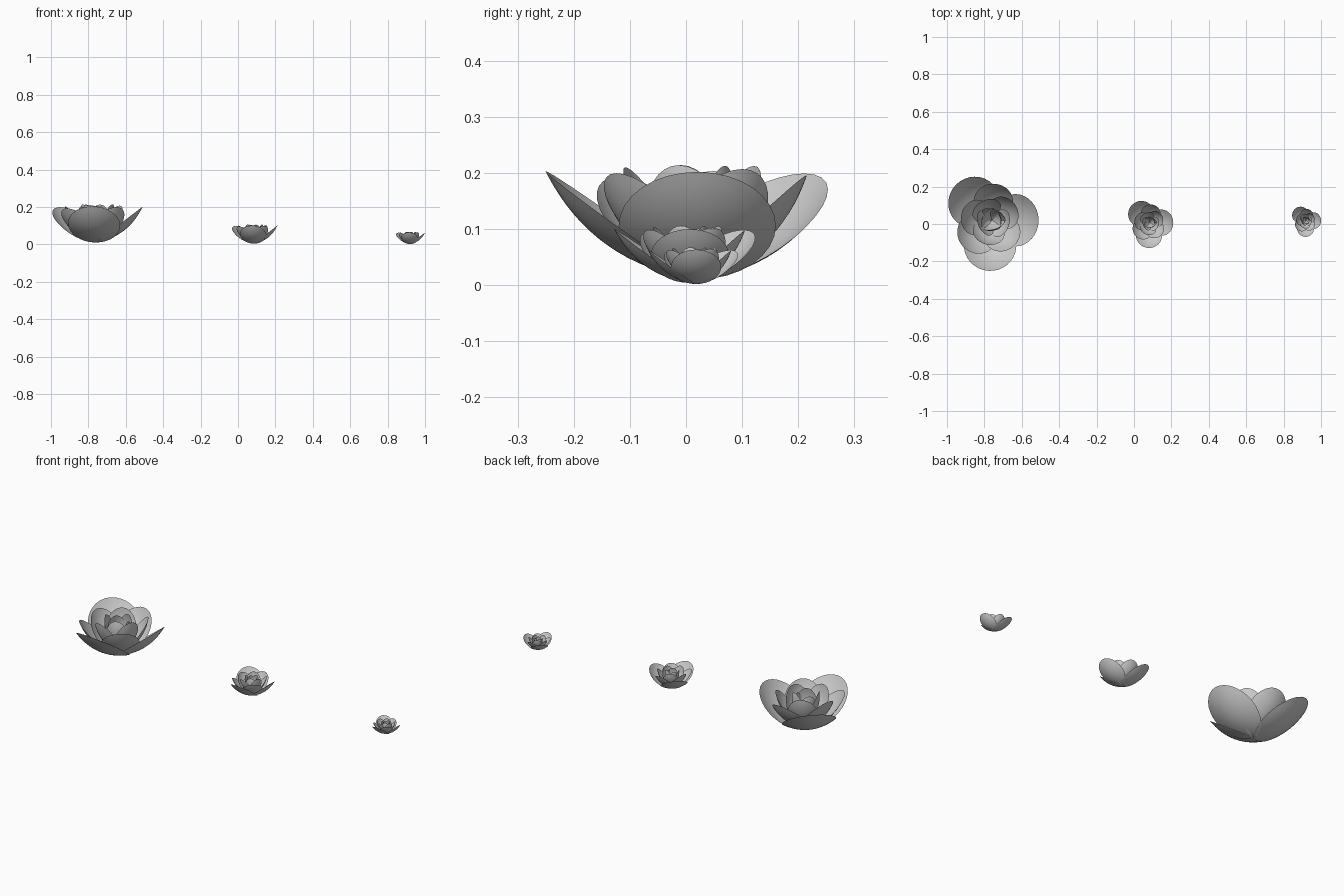
import bpy, math
from mathutils import Matrix, Vector

if "Cube" in bpy.data.objects:
    bpy.data.objects.remove(bpy.data.objects["Cube"])

RINGS, SEGS, PETALS = 8, 32, 16
# Three wide outer petals: direction, reach, pitch (degrees)
OUTER = [(266, 0.271, 35.5), (135, 0.270, 35), (0, 0.250, 37.5)]


def petal(length, half_width, sag, pitch, turn):
    """Shallow oval cup from the origin outwards, tilted up by pitch, turned about z."""
    rot = Matrix.Rotation(turn, 4, 'Z') @ Matrix.Rotation(-pitch, 4, 'Y')
    a = length / 2
    verts = [rot @ Vector((a, 0, -sag))]
    for r in range(1, RINGS + 1):
        t = r / RINGS
        for s in range(SEGS):
            ang = 2 * math.pi * s / SEGS
            verts.append(rot @ Vector((a - a * t * math.cos(ang),
                                       half_width * t * math.sin(ang),
                                       -sag * (1 - t * t))))
    faces = []
    for s in range(SEGS):
        n = (s + 1) % SEGS
        faces.append((0, 1 + n, 1 + s))
        for r in range(RINGS - 1):
            i, o = 1 + r * SEGS, 1 + (r + 1) * SEGS
            faces.append((i + s, i + n, o + n, o + s))
    return verts, faces


def petal_shape(i):
    """Length, half width, pitch and direction of petal i, counted from the outside."""
    if i < 3:
        turn, reach, pitch = OUTER[i]
        length, width = reach / math.cos(math.radians(pitch)), 0.14
    else:
        # Golden-angle spiral, petals getting shorter and steeper towards the heart
        turn = 275 - 137.5 * i
        length = 0.30 - 0.0075 * i
        width = length * (0.43 - 0.009 * i)
        pitch = min(36 + 1.2 * i + 0.17 * i * i, 76)
    return length, width, math.radians(pitch), math.radians(turn)


def flower(name, location, scale):
    verts, faces = [], []
    for i in range(PETALS):
        length, width, pitch, turn = petal_shape(i)
        v, f = petal(length, width, length * 0.13, pitch, turn)
        base = len(verts)
        verts += v
        faces += [tuple(k + base for k in face) for face in f]
    mesh = bpy.data.meshes.new(name)
    mesh.from_pydata(verts, [], faces)
    mesh.polygons.foreach_set("use_smooth", [True] * len(mesh.polygons))
    obj = bpy.data.objects.new(name, mesh)
    obj.location = location
    obj.scale = (scale,) * 3
    bpy.context.collection.objects.link(obj)


# Three blossoms of decreasing size in a row
flower("large_blossom", (-0.76, 0.02, 0.010), 1.0)
flower("medium_blossom", (0.085, 0.007, 0.004), 0.5)
flower("small_blossom", (0.92, 0.018, 0.002), 0.32)
